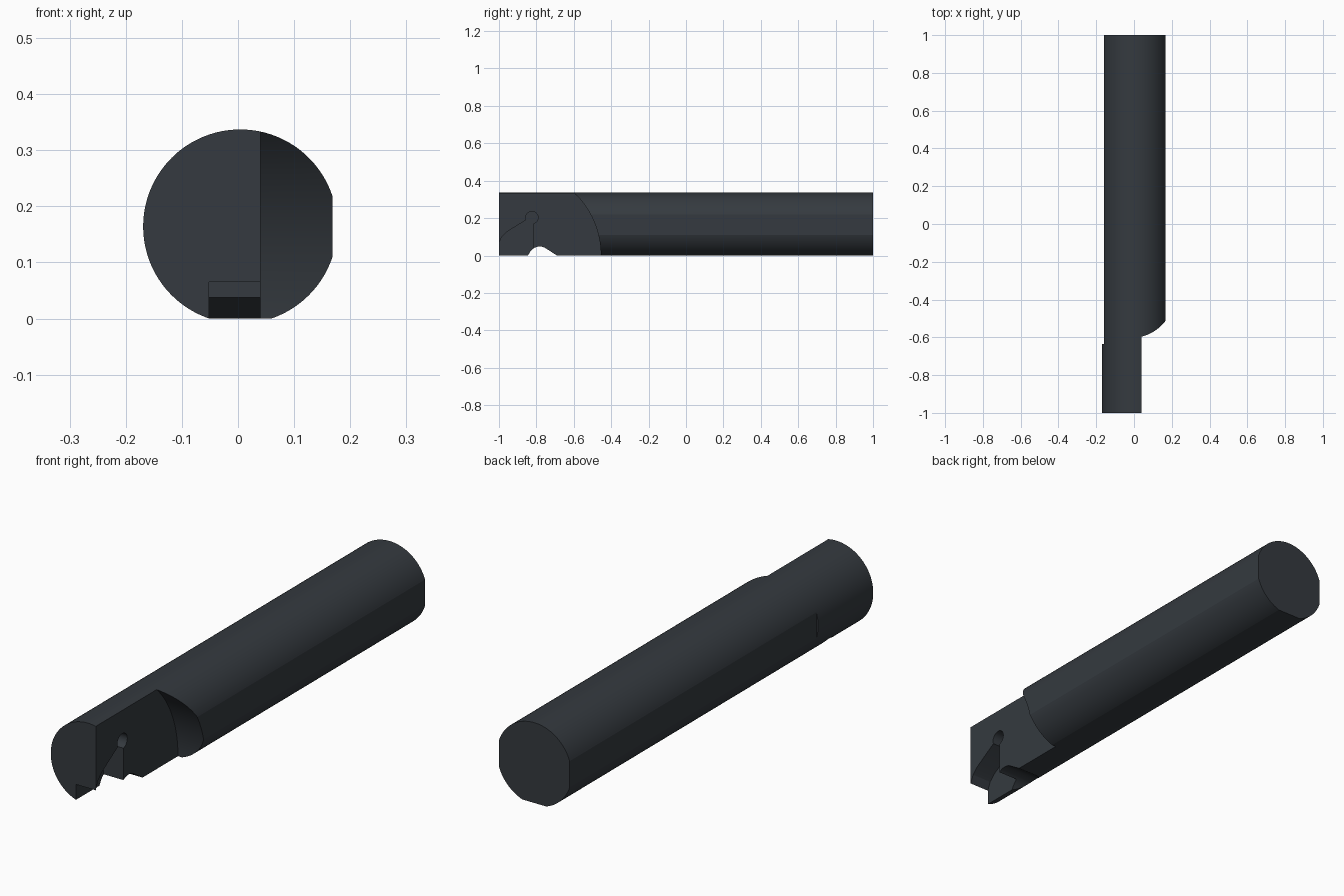
import bpy, bmesh, math

if "Cube" in bpy.data.objects:
    bpy.data.objects.remove(bpy.data.objects["Cube"])

R, CX, CZ = 0.173, 0.004, 0.164      # round bar section
FLAT = 0.164                         # distance of the flats from the axis


def prism(name, pts, axis, a, b):
    """Extrude a closed profile from a to b: axis 'y' takes (x, z), axis 'x' takes (y, z)."""
    place = (lambda p, t: (p[0], t, p[1])) if axis == 'y' else (lambda p, t: (t, p[0], p[1]))
    bm = bmesh.new()
    ends = [[bm.verts.new(place(p, t)) for p in pts] for t in (a, b)]
    n = len(pts)
    for e in ends:
        bm.faces.new(e)
    for i in range(n):
        j = (i + 1) % n
        bm.faces.new((ends[0][i], ends[0][j], ends[1][j], ends[1][i]))
    bmesh.ops.recalc_face_normals(bm, faces=bm.faces)
    me = bpy.data.meshes.new(name)
    bm.to_mesh(me)
    bm.free()
    ob = bpy.data.objects.new(name, me)
    bpy.context.collection.objects.link(ob)
    return ob


def arc(cx, cy, r, a0, a1, n):
    return [(cx + r * math.cos(a0 + (a1 - a0) * i / n),
             cy + r * math.sin(a0 + (a1 - a0) * i / n)) for i in range(n + 1)]


def cut(target, cutter):
    m = target.modifiers.new("cut", 'BOOLEAN')
    m.operation, m.solver, m.object = 'DIFFERENCE', 'EXACT', cutter
    bpy.context.view_layer.objects.active = target
    bpy.ops.object.modifier_apply(modifier=m.name)
    bpy.data.objects.remove(cutter)


# Bar with flats on the right and underneath
h = math.acos(FLAT / R)
section = arc(CX, CZ, R, h, 1.5 * math.pi - h, 96) + \
    arc(CX, CZ, R, 1.5 * math.pi + h, 2 * math.pi - h, 24)
bar = prism("tool_holder_bar", section, 'y', -1, 1)

# Left flat, stopping short of the head
cut(bar, prism("left_flat_cutter",
               [(-0.3, -0.1), (CX - FLAT, -0.1), (CX - FLAT, 0.5), (-0.3, 0.5)], 'y', -0.635, 1.1))

# Head relief with curved run-out
relief = [(-1.2, -0.1), (-0.456, -0.1)] + \
    arc(-0.919, 0.0, 0.464, 0, math.radians(58), 40) + [(-1.2, 0.464 * math.sin(math.radians(58)))]
cut(bar, prism("relief_cutter", relief, 'x', 0.04, 0.4))

# Insert pocket and its round relief hole
pocket = [(-1.1, -0.05), (-0.816, -0.05), (-0.816, 0.19), (-0.855, 0.19),
          (-0.96, 0.125), (-0.985, 0.1), (-1.0, 0.065), (-1.1, 0.065)]
cut(bar, prism("pocket_cutter", pocket, 'x', -0.052, 0.2))
cut(bar, prism("hole_cutter", arc(-0.824, 0.203, 0.033, 0, 2 * math.pi * 31 / 32, 31),
               'x', -0.052, 0.2))

# Chip notch across the underside
notch = [(-0.86, -0.02), (-0.845, 0.0), (-0.832, 0.022)] + \
    arc(-0.782, -0.012, 0.06, math.radians(135), math.radians(55), 12) + \
    [(-0.69, 0.0), (-0.66, -0.02)]
cut(bar, prism("notch_cutter", notch, 'x', -0.4, 0.4))

# Dark steel finish, rounded surfaces smooth
mat = bpy.data.materials.new("dark_steel")
mat.diffuse_color = (0.035, 0.042, 0.05, 1)
mat.use_nodes = True
mat.node_tree.nodes["Principled BSDF"].inputs["Base Color"].default_value = mat.diffuse_color
bar.data.materials.clear()
bar.data.materials.append(mat)
for p in bar.data.polygons:
    p.material_index = 0
bpy.ops.object.select_all(action='DESELECT')
bar.select_set(True)
bpy.context.view_layer.objects.active = bar
bpy.ops.object.shade_smooth_by_angle(angle=math.radians(14))
